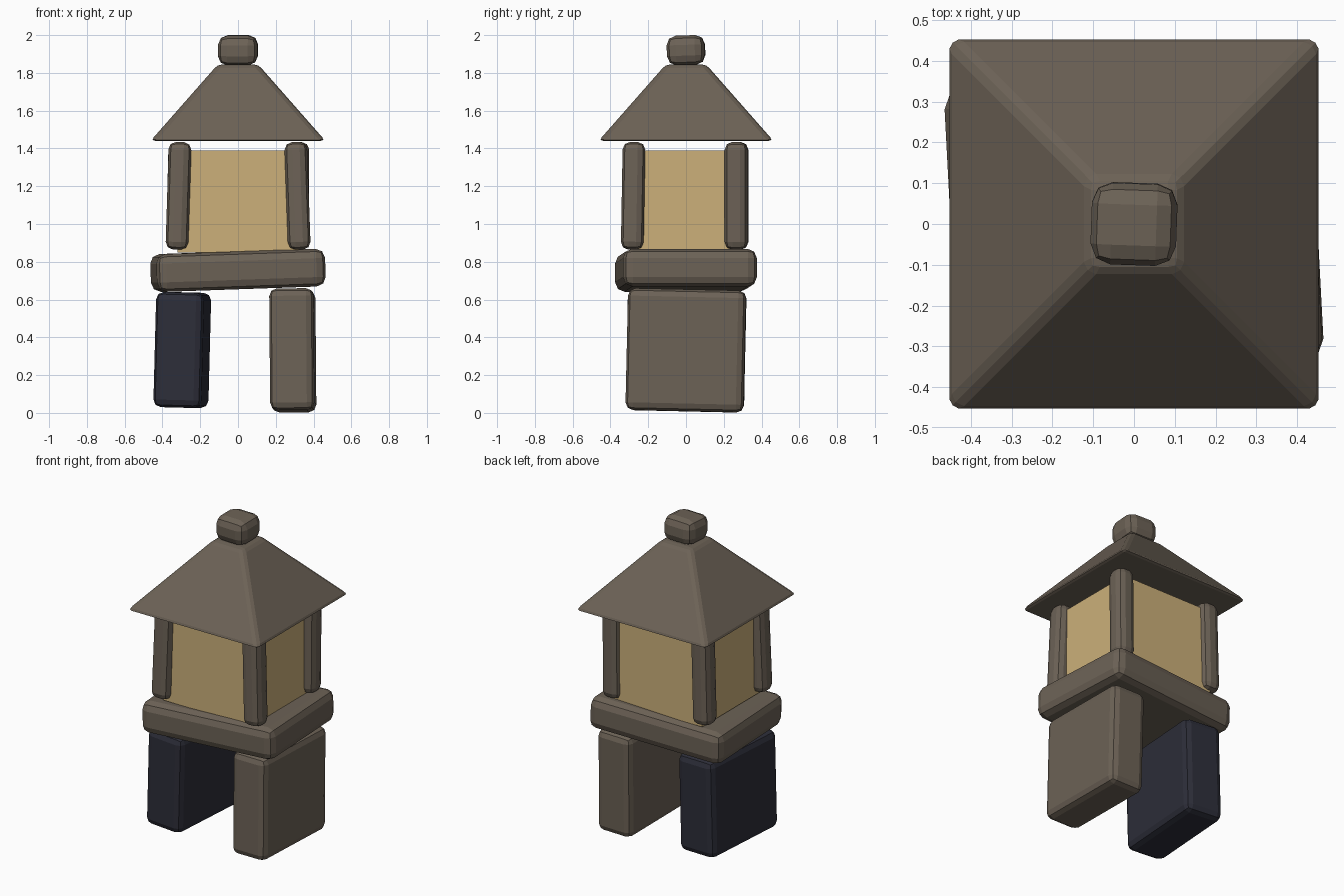
import bpy
import bmesh
from math import radians
from mathutils import Euler, Matrix, Vector

cube = bpy.data.objects.get("Cube")
if cube:
    bpy.data.objects.remove(cube, do_unlink=True)


def material(name, colour):
    mat = bpy.data.materials.new(name)
    mat.use_nodes = True
    mat.diffuse_color = (*colour, 1)
    mat.node_tree.nodes["Principled BSDF"].inputs["Base Color"].default_value = (*colour, 1)
    return mat


stone = material("warm_stone", (0.15, 0.122, 0.093))
slate = material("dark_slate", (0.026, 0.027, 0.041))
paper = material("lamp_paper", (0.604, 0.434, 0.195))


def block(name, mat, centre, size, tilt=(0, 0, 0), bevel=0.0, taper=1.0):
    """Box with chiselled edges; taper scales the top face."""
    bm = bmesh.new()
    bmesh.ops.create_cube(bm, size=1, matrix=Matrix.Diagonal((*size, 1)))
    for v in bm.verts:
        if v.co.z > 0:
            v.co.x *= taper
            v.co.y *= taper
    if bevel:
        bmesh.ops.bevel(bm, geom=bm.edges[:], offset=bevel, segments=2,
                        profile=0.5, affect='EDGES', clamp_overlap=True)
    rot = Euler([radians(a) for a in tilt]).to_matrix().to_4x4()
    bm.transform(Matrix.Translation(Vector(centre)) @ rot)
    mesh = bpy.data.meshes.new(name)
    bm.to_mesh(mesh)
    bm.free()
    mesh.materials.append(mat)
    obj = bpy.data.objects.new(name, mesh)
    bpy.context.collection.objects.link(obj)
    return obj


# Two slab legs, each a little crooked
block("left_leg", stone, (0.29, 0, 0.331), (0.235, 0.625, 0.645), (-1.3, -0.5, -1), 0.04)
block("right_leg", slate, (-0.295, 0, 0.333), (0.255, 0.61, 0.61), (0, 1.5, -4), 0.04)

# Leaning platform
block("platform", stone, (0, 0, 0.755), (0.895, 0.71, 0.2), (0, -2, 3), 0.05)

# Glowing lamp chamber
block("lamp_chamber", paper, (0, 0, 1.12), (0.64, 0.59, 0.54))

# Corner posts: side, depth, lean
posts = {
    "front_right_post": (-1, -0.28, (-1, 1.8, 0)),
    "front_left_post": (1, -0.28, (-1, -2, 0)),
    "back_right_post": (-1, 0.27, (0, 1.5, 0)),
    "back_left_post": (1, 0.265, (0, 0.5, 0)),
}
for name, (side, y, tilt) in posts.items():
    block(name, stone, (side * 0.315, y, 1.149), (0.12, 0.12, 0.57), tilt, 0.04)

# Hipped roof and cap stone
block("roof", stone, (0, 0, 1.6425), (0.926, 0.926, 0.405), bevel=0.025, taper=0.23)
block("cap_stone", stone, (0, 0, 1.92), (0.21, 0.2, 0.157), (2, 0, -2), 0.05)
